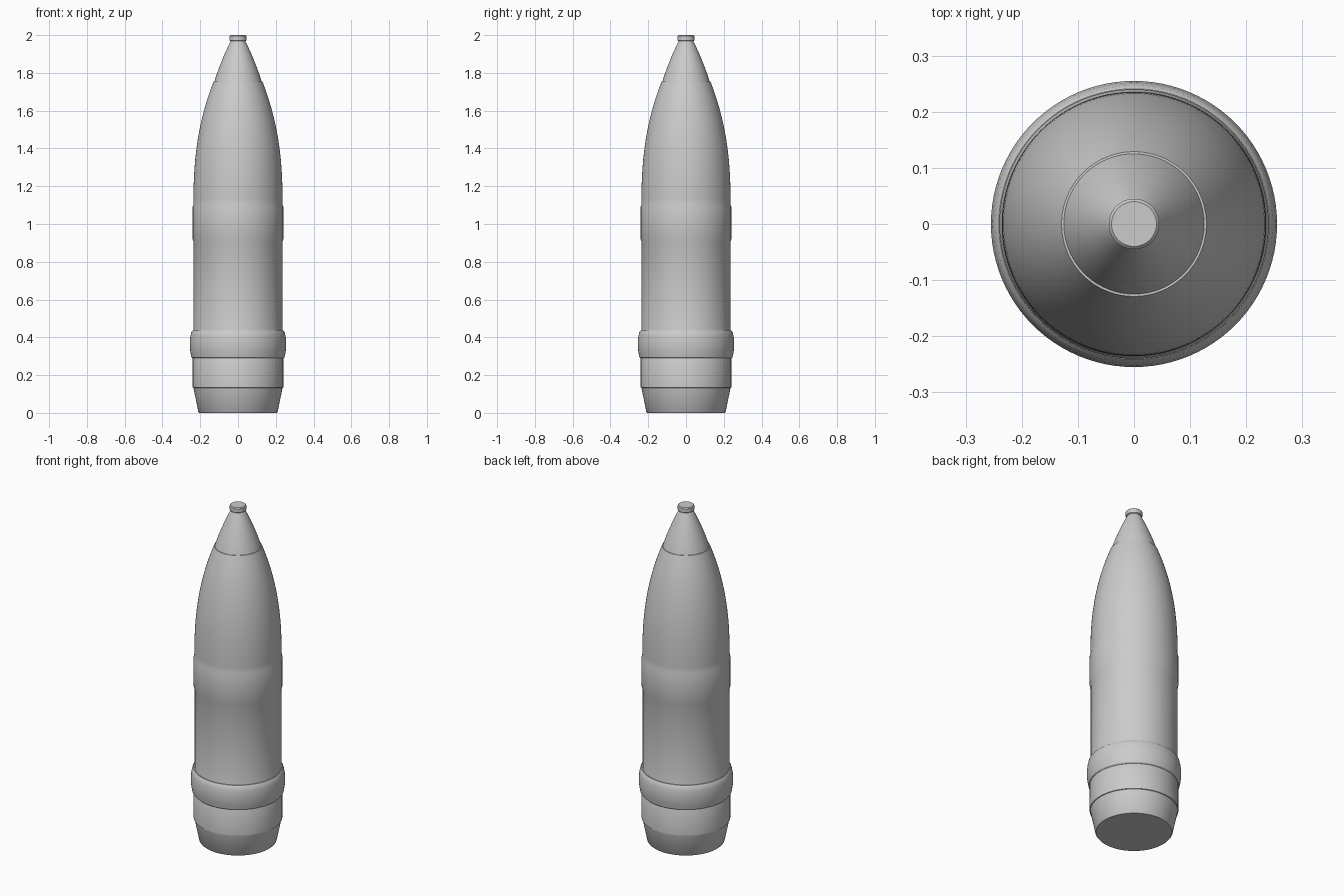
import bpy, bmesh, math

if "Cube" in bpy.data.objects:
    bpy.data.objects.remove(bpy.data.objects["Cube"])

SEGMENTS = 96


def lathe(name, profile, closed=False):
    """Spin (radius, z) points about z; closed joins the last ring to the first."""
    bm = bmesh.new()
    rings = []
    for r, z in profile:
        rings.append([bm.verts.new((r * math.cos(a), r * math.sin(a), z))
                      for a in (2 * math.pi * i / SEGMENTS for i in range(SEGMENTS))])
    pairs = list(zip(rings, rings[1:]))
    if closed:
        pairs.append((rings[-1], rings[0]))
    else:
        bm.faces.new(rings[0][::-1])
        bm.faces.new(rings[-1])
    for low, high in pairs:
        for i in range(SEGMENTS):
            j = (i + 1) % SEGMENTS
            bm.faces.new((low[i], low[j], high[j], high[i]))
    bmesh.ops.recalc_face_normals(bm, faces=bm.faces)
    mesh = bpy.data.meshes.new(name)
    bm.to_mesh(mesh)
    bm.free()
    obj = bpy.data.objects.new(name, mesh)
    bpy.context.collection.objects.link(obj)
    bpy.ops.object.select_all(action='DESELECT')
    obj.select_set(True)
    bpy.context.view_layer.objects.active = obj
    bpy.ops.object.shade_smooth_by_angle(angle=math.radians(30))
    return obj


# Shell body: tapered base, cylinder, raised centring ring and curved nose
body = [(0.205, 0), (0.21, 0.006), (0.236, 0.133), (0.24, 0.135),
        (0.24, 0.29), (0.235, 0.30), (0.235, 0.905), (0.24, 0.92),
        (0.24, 1.09)]
for i in range(25):
    t = i / 24
    body.append((0.236 - 0.107 * t ** 2.4, 1.105 + 0.65 * t))
lathe("shell_body", body)

# Driving band with rounded edges
lathe("driving_band", [(0.23, 0.29), (0.241, 0.29), (0.247, 0.296),
                       (0.252, 0.322), (0.255, 0.345), (0.255, 0.38),
                       (0.252, 0.405), (0.247, 0.428), (0.241, 0.435),
                       (0.23, 0.435)], closed=True)

# Tapered fuse, slightly bulging
fuse = []
for i in range(13):
    t = i / 12
    fuse.append((0.125 - 0.086 * t + 0.02 * t * (1 - t), 1.755 + 0.213 * t))
lathe("nose_fuse", fuse)

# Small cap on the tip
lathe("tip_cap", [(0.041, 1.968), (0.045, 1.972), (0.045, 1.995), (0.04, 2.0)])
